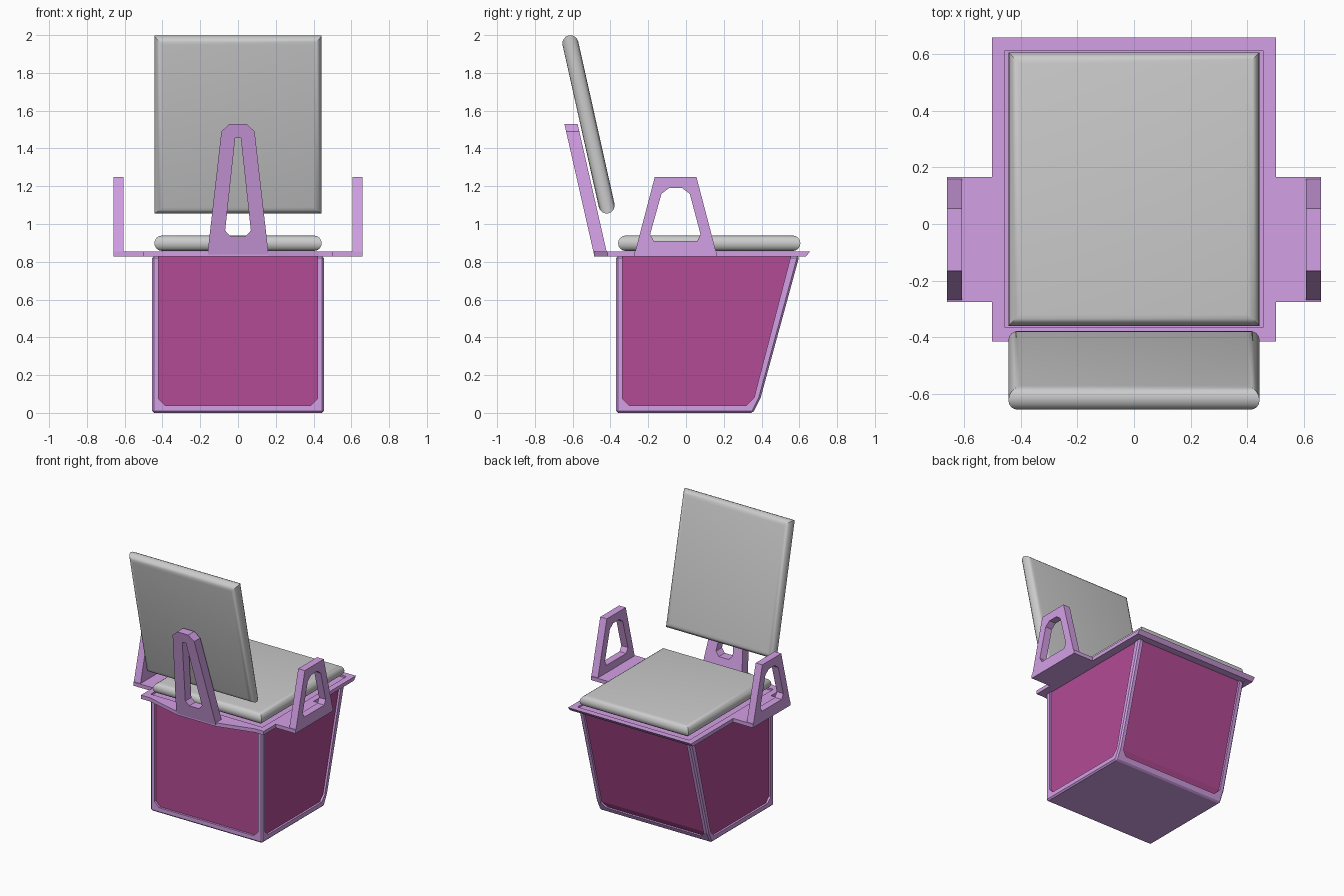
import bpy, bmesh, math
from mathutils import Vector, Matrix

if "Cube" in bpy.data.objects:
    bpy.data.objects.remove(bpy.data.objects["Cube"])


def material(name, rgb):
    m = bpy.data.materials.new(name)
    m.diffuse_color = (*rgb, 1)
    m.use_nodes = True
    m.node_tree.nodes["Principled BSDF"].inputs["Base Color"].default_value = m.diffuse_color
    return m


PURPLE = material("purple", (0.65, 0.35, 0.78))
MAGENTA = material("magenta", (0.45, 0.07, 0.30))
PLACE = {
    "x": lambda u, v, d: (d, u, v),
    "y": lambda u, v, d: (u, d, v),
    "z": lambda u, v, d: (u, v, d),
}


def finish(bm, name, mat=None):
    bmesh.ops.recalc_face_normals(bm, faces=bm.faces)
    mesh = bpy.data.meshes.new(name)
    bm.to_mesh(mesh)
    bm.free()
    ob = bpy.data.objects.new(name, mesh)
    bpy.context.collection.objects.link(ob)
    if mat:
        mesh.materials.append(mat)
    return ob


def prism(name, axis, loops, d0, d1, mat=None, warp=None):
    """Extrude an outline (plus optional hole loops) along an axis."""
    bm = bmesh.new()
    place = PLACE[axis]
    edges = []
    for loop in loops:
        vs = [bm.verts.new(place(u, v, d0)) for u, v in loop]
        edges += [bm.edges.new((vs[i - 1], vs[i])) for i in range(len(vs))]
    if len(loops) == 1:
        bm.faces.new(vs)
    else:
        bmesh.ops.triangle_fill(bm, edges=edges, use_beauty=True,
                                normal=Vector(place(0, 0, 1)))
    ext = bmesh.ops.extrude_face_region(bm, geom=bm.faces[:])
    moved = [g for g in ext["geom"] if isinstance(g, bmesh.types.BMVert)]
    # extrude_face_region may drop the starting cap, so keep both ends closed
    bmesh.ops.translate(bm, verts=moved, vec=Vector(place(0, 0, d1 - d0)))
    if any(e.is_boundary for e in bm.edges):
        bmesh.ops.triangle_fill(bm, edges=[e for e in bm.edges if e.is_boundary],
                                use_beauty=True, normal=Vector(place(0, 0, -1)))
    if warp:
        for v in bm.verts:
            warp(v.co)
    return finish(bm, name, mat)


def mirrored(half):
    """Right half of a symmetric outline -> full outline."""
    return half + [(-u, v) for u, v in reversed(half)]


def activate(ob):
    bpy.ops.object.select_all(action="DESELECT")
    ob.select_set(True)
    bpy.context.view_layer.objects.active = ob


def cushion(name, hx, hy, r, location, tilt=0.0, steps=8):
    """Slab with half-round edges and mitred corners."""
    bm = bmesh.new()
    rings = []
    for i in range(steps + 1):
        t = math.pi * (i / steps - 0.5)
        x, y = hx - r * (1 - math.cos(t)), hy - r * (1 - math.cos(t))
        rings.append([bm.verts.new((sx * x, sy * y, r * math.sin(t)))
                      for sx, sy in ((1, 1), (-1, 1), (-1, -1), (1, -1))])
    for a, b in zip(rings, rings[1:]):
        for i in range(4):
            bm.faces.new((a[i - 1], a[i], b[i], b[i - 1]))
    bm.faces.new(rings[0])
    bm.faces.new(rings[-1])
    bm.transform(Matrix.Translation(location) @ Matrix.Rotation(tilt, 4, "X"))
    ob = finish(bm, name)
    activate(ob)
    bpy.ops.object.shade_smooth_by_angle(angle=math.radians(35))
    return ob


# Box frame: wedge body with the panel openings cut through both ways
frame = prism("box_frame", "x", [[(-0.37, 0), (0.355, 0), (0.395, 0.08),
                                  (0.60, 0.83), (-0.37, 0.83)]], -0.455, 0.455, PURPLE)
bevel = frame.modifiers.new("bevel", "BEVEL")
bevel.width, bevel.segments = 0.01, 1
bevel.limit_method, bevel.angle_limit = "ANGLE", math.radians(35)
side_cut = prism("side_cutter", "x", [[(-0.335, 0.075), (-0.30, 0.04), (0.32, 0.04),
                                       (0.36, 0.08), (0.573, 0.9), (-0.335, 0.9)]], -1, 1)
front_cut = prism("front_cutter", "y", [mirrored([(0.385, 0.04), (0.42, 0.075),
                                                  (0.42, 0.9)])], -1, 1)
for cutter in (side_cut, front_cut):
    cutter.hide_render = True
    mod = frame.modifiers.new("opening", "BOOLEAN")
    mod.operation, mod.solver, mod.object = "DIFFERENCE", "EXACT", cutter
activate(frame)
for mod in list(frame.modifiers):
    bpy.ops.object.modifier_apply(modifier=mod.name)
for cutter in (side_cut, front_cut):
    bpy.data.objects.remove(cutter)

# Recessed panels
prism("box_panels", "x", [[(-0.355, 0.015), (0.345, 0.015), (0.38, 0.08),
                           (0.583, 0.828), (-0.355, 0.828)]], -0.44, 0.44, MAGENTA)


# Rim with arm wings and backrest tab
def slope_far_edge(co):
    if co.y > 0.65 and co.z < 0.84:
        co.y -= 0.022


prism("rim", "z", [mirrored([(0.16, -0.487), (0.43, -0.415), (0.5, -0.415),
                             (0.5, -0.275), (0.66, -0.275), (0.66, 0.165),
                             (0.5, 0.165), (0.5, 0.657)]),
                   mirrored([(0.455, -0.365), (0.455, 0.612)])],
      0.828, 0.855, PURPLE, slope_far_edge)
prism("seat_tray", "z", [mirrored([(0.456, -0.366), (0.456, 0.613)])], 0.83, 0.842, PURPLE)

# Armrests
arm = [(-0.275, 0.83), (0.165, 0.83), (0.055, 1.25), (-0.165, 1.25)]
arm_hole = [(-0.19, 0.945), (-0.17, 0.91), (0.06, 0.91), (0.077, 0.945),
            (0.02, 1.16), (-0.02, 1.19), (-0.09, 1.19), (-0.13, 1.16)]
for side, s in (("left", -1), ("right", 1)):
    prism(side + "_armrest", "x", [arm, arm_hole], s * 0.606, s * 0.66, PURPLE)


# Leaning backrest support
def lean(co):
    co.y -= (co.z - 0.83) * 0.227


prism("back_support", "y", [mirrored([(0.16, 0.83), (0.16, 0.855), (0.088, 1.49), (0.045, 1.53)]),
                            mirrored([(0.04, 0.935), (0.068, 0.965), (0.015, 1.455)])],
      -0.485, -0.415, PURPLE, lean)

# Cushions
cushion("seat_cushion", 0.443, 0.4825, 0.041, (0, 0.123, 0.898))
cushion("back_cushion", 0.443, 0.4825, 0.0425, (0, -0.516, 1.5275),
        math.radians(90 + 12.6))
